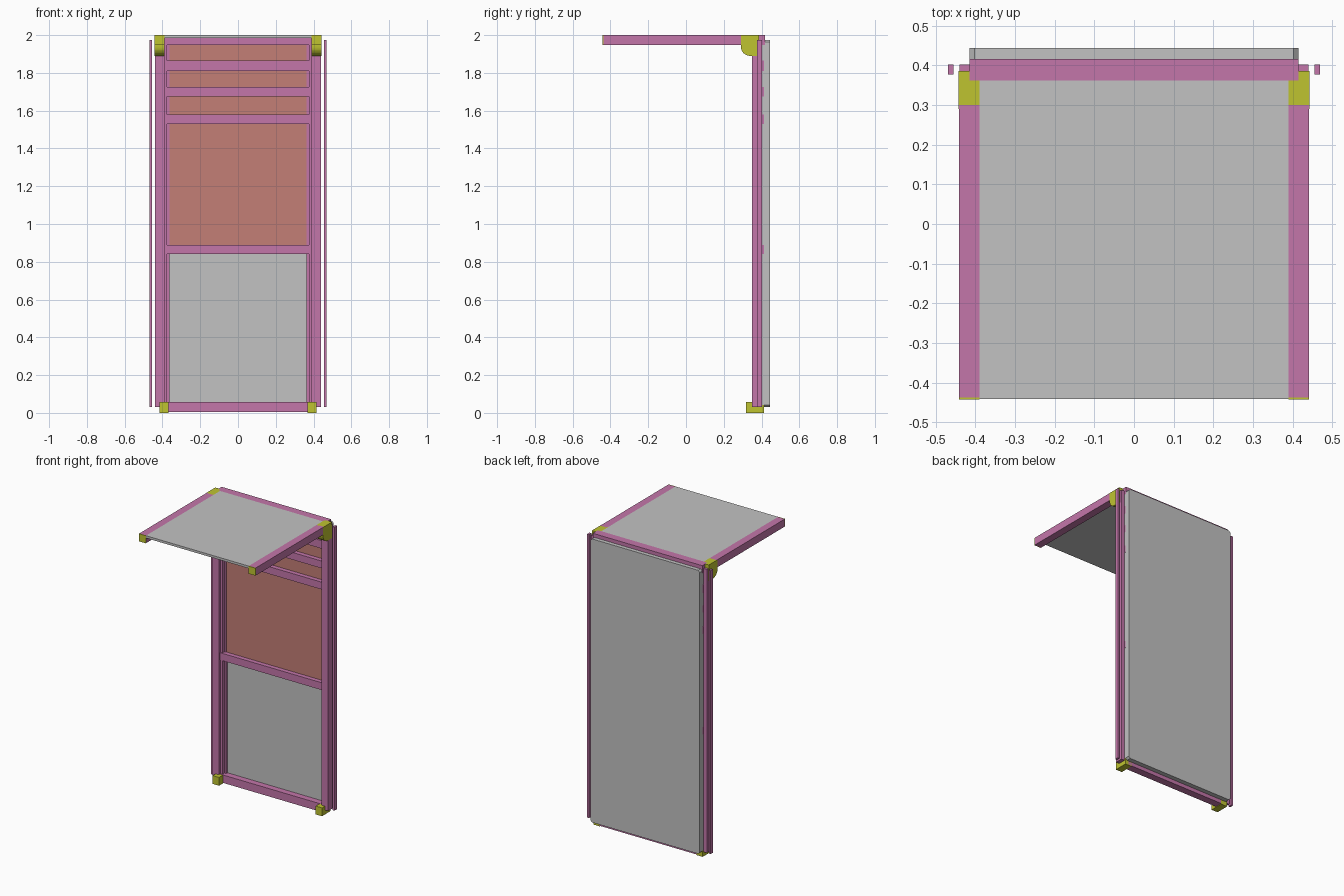
import bpy
import bmesh
import math

cube = bpy.data.objects.get("Cube")
if cube:
    bpy.data.objects.remove(cube, do_unlink=True)


def material(name, rgb):
    m = bpy.data.materials.new(name)
    m.use_nodes = True
    colour = (*rgb, 1.0)
    m.diffuse_color = colour
    m.node_tree.nodes["Principled BSDF"].inputs["Base Color"].default_value = colour
    return m


pink = material("pink_frame", (0.55, 0.18, 0.40))
grey = material("grey_panel", (0.54, 0.54, 0.54))
salmon = material("salmon_board", (0.55, 0.21, 0.18))
yellow = material("yellow_joint", (0.52, 0.55, 0.03))


def prism(name, mat, points, depth):
    """Extrude a closed outline of 3D points along a depth vector."""
    bm = bmesh.new()
    face = bm.faces.new([bm.verts.new(p) for p in points])
    ext = bmesh.ops.extrude_face_region(bm, geom=[face])
    moved = [v for v in ext["geom"] if isinstance(v, bmesh.types.BMVert)]
    bmesh.ops.translate(bm, verts=moved, vec=depth)
    bmesh.ops.recalc_face_normals(bm, faces=bm.faces)
    mesh = bpy.data.meshes.new(name)
    bm.to_mesh(mesh)
    bm.free()
    mesh.materials.append(mat)
    obj = bpy.data.objects.new(name, mesh)
    bpy.context.collection.objects.link(obj)
    return obj


def box(name, mat, x, y, z):
    (x0, x1), (y0, y1), (z0, z1) = x, y, z
    outline = [(x0, y0, z0), (x1, y0, z0), (x1, y1, z0), (x0, y1, z0)]
    return prism(name, mat, outline, (0, 0, z1 - z0))


def pair(name, mat, x, y, z):
    """The same box on both sides."""
    box("left_" + name, mat, x, y, z)
    box("right_" + name, mat, (-x[1], -x[0]), y, z)


# Back panel with clipped corners
w, lo, hi, c = 0.415, 0.03, 1.975, 0.012
corners = [(-w + c, lo), (w - c, lo), (w, lo + c), (w, hi - c),
           (w - c, hi), (-w + c, hi), (-w, hi - c), (-w, lo + c)]
prism("back_panel", grey, [(x, 0.403, z) for x, z in corners], (0, 0.041, 0))
box("upper_board", salmon, (-0.37, 0.37), (0.393, 0.402), (0.865, 1.96))

# Uprights, inner lips and outer rods
pair("upright", pink, (0.39, 0.44), (0.35, 0.403), (0.03, 1.975))
pair("inner_lip", pink, (0.375, 0.39), (0.368, 0.403), (0.03, 1.96))
pair("inner_bead", pink, (0.362, 0.375), (0.388, 0.403), (0.03, 1.96))
pair("outer_rod", pink, (0.455, 0.469), (0.377, 0.403), (0.03, 1.975))

# Crossbars and end rails
for i, (z0, z1) in enumerate([(0.84, 0.89), (1.53, 1.58), (1.675, 1.725), (1.81, 1.865)]):
    box(f"crossbar_{i + 1}", pink, (-0.4155, 0.4155), (0.362, 0.413), (z0, z1))
box("top_rail", pink, (-0.4155, 0.4155), (0.362, 0.417), (1.948, 2.0))
box("bottom_rail", pink, (-0.39, 0.39), (0.36, 0.412), (0.004, 0.058))

# Feet
pair("foot", yellow, (0.367, 0.415), (0.318, 0.412), (0, 0.057))

# Roof
box("roof_panel", grey, (-0.39, 0.39), (-0.442, 0.362), (1.984, 2.0))
pair("roof_beam", pink, (0.39, 0.442), (-0.438, 0.30), (1.948, 2.0))
pair("roof_beam_cap", yellow, (0.39, 0.442), (-0.443, -0.438), (1.948, 2.0))

# Rounded corner brackets
radius = 0.05
arc = [(0.29 + radius * (1 - math.cos(a)), 1.89 + radius * (1 - math.sin(a)))
       for a in [i * math.pi / 16 for i in range(9)]]
outline = [(0.386, 2.0), (0.29, 2.0)] + arc + [(0.386, 1.89)]
for side, x in (("left", 0.388), ("right", -0.443)):
    bracket = prism(side + "_bracket", yellow, [(x, y, z) for y, z in outline], (0.055, 0, 0))
